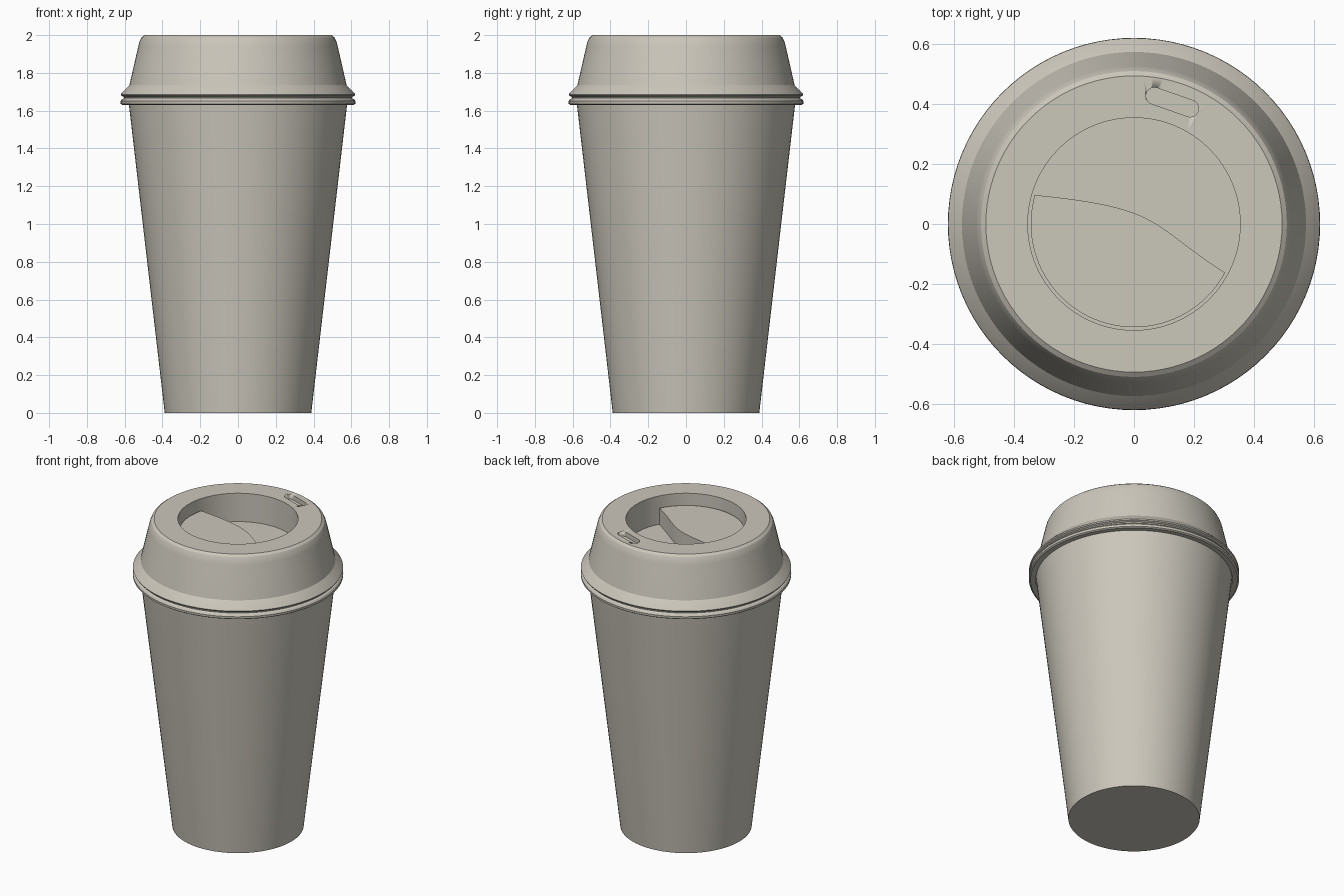
import bpy, bmesh, math
from mathutils import Vector

if "Cube" in bpy.data.objects:
    bpy.data.objects.remove(bpy.data.objects["Cube"])

SEG = 96

paper = bpy.data.materials.new("warm grey")
paper.diffuse_color = (0.60, 0.57, 0.50, 1)
paper.use_nodes = True
paper.node_tree.nodes["Principled BSDF"].inputs["Base Color"].default_value = paper.diffuse_color


def finish(name, bm, angle=25):
    """Turn a bmesh into a named, coloured, smooth-shaded object."""
    me = bpy.data.meshes.new(name)
    bm.to_mesh(me)
    bm.free()
    ob = bpy.data.objects.new(name, me)
    bpy.context.collection.objects.link(ob)
    me.materials.append(paper)
    bpy.ops.object.select_all(action='DESELECT')
    bpy.context.view_layer.objects.active = ob
    ob.select_set(True)
    bpy.ops.object.shade_smooth_by_angle(angle=math.radians(angle))
    return ob


def lathe(name, profile):
    """Spin (radius, z) points around z; list them from bottom to top outside."""
    bm = bmesh.new()
    vs = [bm.verts.new((r, 0, z)) for r, z in profile]
    es = [bm.edges.new(p) for p in zip(vs, vs[1:])]
    bmesh.ops.spin(bm, geom=vs + es, axis=(0, 0, 1), cent=(0, 0, 0),
                   angle=math.tau, steps=SEG, use_duplicate=False)
    bmesh.ops.remove_doubles(bm, verts=bm.verts, dist=1e-4)
    bm.normal_update()
    # side walls must face outwards
    wall = max(bm.faces, key=lambda f: f.calc_area())
    c = wall.calc_center_median()
    if wall.normal.dot(Vector((c.x, c.y, 0))) < 0:
        bmesh.ops.reverse_faces(bm, faces=bm.faces)
    return finish(name, bm)


def prism(name, outline, z0, z1):
    """Extrude a counter-clockwise outline from z0 to z1."""
    bm = bmesh.new()
    face = bm.faces.new([bm.verts.new((x, y, z0)) for x, y in outline])
    top = bmesh.ops.extrude_face_region(bm, geom=[face])["geom"]
    bmesh.ops.translate(bm, vec=(0, 0, z1 - z0),
                        verts=[v for v in top if isinstance(v, bmesh.types.BMVert)])
    bmesh.ops.recalc_face_normals(bm, faces=bm.faces)
    return finish(name, bm)


# Tapered cup body, open at the top under the lid
lathe("cup_body", [(0, 0), (0.388, 0), (0.579, 1.645)])

# Thin lid shell: beaded skirt, sloped wall, rounded shoulder, recessed floor
lid = lathe("lid", [
    (0.580, 1.632), (0.612, 1.630), (0.621, 1.636), (0.622, 1.650),
    (0.615, 1.660), (0.604, 1.666), (0.606, 1.673), (0.618, 1.679),
    (0.621, 1.686), (0.616, 1.693), (0.575, 1.735), (0.527, 1.945),
    (0.521, 1.968), (0.511, 1.988), (0.495, 2.000), (0.355, 2.000),
    (0.355, 1.815), (0, 1.815)])

# Drinking slot cut through the lid top
ends = [Vector((0.068, 0.428)), Vector((0.188, 0.386))]
along = math.atan2(*(ends[1] - ends[0]).yx)
slot = []
for end, start in ((ends[1], along - math.pi / 2), (ends[0], along + math.pi / 2)):
    for i in range(13):
        a = start + math.pi * i / 12
        slot.append((end.x + 0.028 * math.cos(a), end.y + 0.028 * math.sin(a)))
cutter = prism("slot_cutter", slot, 1.97, 2.05)
cutter.hide_render = True
cutter.hide_set(True)
cut = lid.modifiers.new("slot", 'BOOLEAN')
cut.operation = 'DIFFERENCE'
cut.solver = 'EXACT'
cut.object = cutter

# Raised step inside the recess, bounded by an S-curve and a circular arc
R = 0.345
p0, p1, p2, p3 = (Vector(p) for p in
                  ((-0.332, 0.097), (0.10, 0.055), (0.05, 0.0), (0.304, -0.163)))
curve = []
for i in range(25):
    t = i / 24
    curve.append(tuple(p0 * (1 - t) ** 3 + p1 * 3 * t * (1 - t) ** 2
                       + p2 * 3 * t * t * (1 - t) + p3 * t ** 3))
a0 = math.atan2(p0.y, p0.x)
a1 = math.atan2(p3.y, p3.x) + math.tau
arc = [(R * math.cos(a0 + (a1 - a0) * i / 48), R * math.sin(a0 + (a1 - a0) * i / 48))
       for i in range(1, 48)]
prism("recess_step", arc + curve[::-1], 1.815, 1.925)
